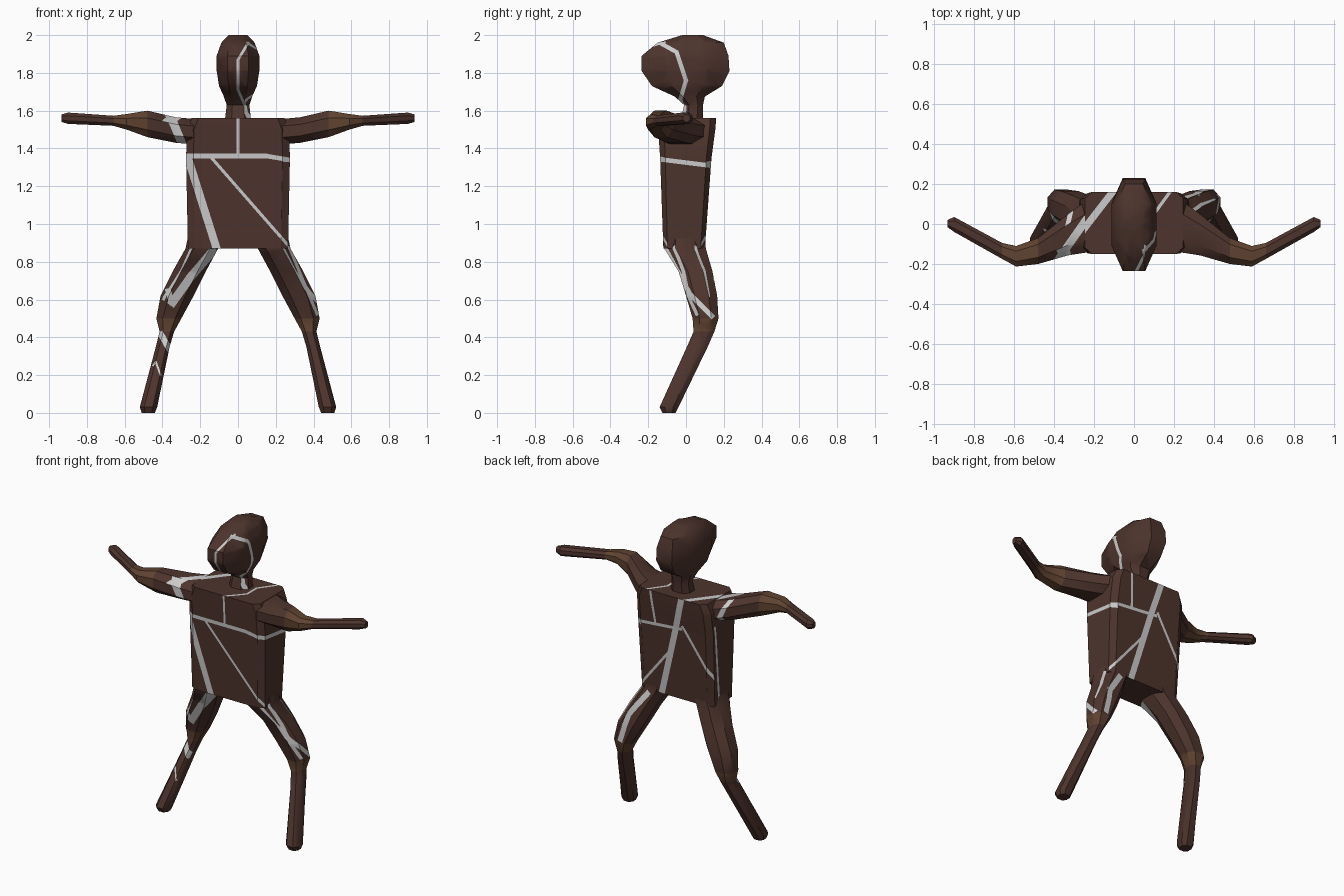
import bpy, bmesh
from math import radians
from mathutils import Vector

if "Cube" in bpy.data.objects:
    bpy.data.objects.remove(bpy.data.objects["Cube"])

def material(name, rgb):
    m = bpy.data.materials.new(name)
    m.diffuse_color = (*rgb, 1)
    m.use_nodes = True
    m.node_tree.nodes["Principled BSDF"].inputs["Base Color"].default_value = m.diffuse_color
    return m

MATS = [material("dark_brown", (0.075, 0.034, 0.026)),
        material("warm_brown", (0.115, 0.055, 0.03)),
        material("inlay_grey", (0.6, 0.6, 0.6))]

def loft(name, axis, sections, warm=(), cx=0.5, cy=0.45, side=1):
    """Octagonal sections (level, a0, a1, b0, b1) skinned along the x or z axis."""
    bm = bmesh.new()
    rings = []
    for lv, a0, a1, b0, b1 in sections:
        am, bmid, ha, hb = (a0 + a1) / 2, (b0 + b1) / 2, (a1 - a0) / 2, (b1 - b0) / 2
        ring = []
        for u, v in ((cx, -1), (1, -cy), (1, cy), (cx, 1), (-cx, 1), (-1, cy), (-1, -cy), (-cx, -1)):
            a, b = am + u * ha, bmid + v * hb
            p = (a, b, lv) if axis == 'z' else (lv, a, b)
            ring.append(bm.verts.new((p[0] * side, p[1], p[2])))
        rings.append(ring)
    for i in range(len(rings) - 1):
        for j in range(8):
            k = (j + 1) % 8
            f = bm.faces.new((rings[i][j], rings[i][k], rings[i + 1][k], rings[i + 1][j]))
            f.material_index = 1 if i in warm else 0
    bm.faces.new(rings[0])
    bm.faces.new(rings[-1])
    bmesh.ops.triangulate(bm, faces=[f for f in bm.faces if len(f.verts) == 4])
    bmesh.ops.recalc_face_normals(bm, faces=bm.faces[:])
    me = bpy.data.meshes.new(name)
    bm.to_mesh(me)
    bm.free()
    for m in MATS:
        me.materials.append(m)
    ob = bpy.data.objects.new(name, me)
    bpy.context.collection.objects.link(ob)
    return ob

VIEWS = {'front': ((0, -1, 0), 1), 'back': ((0, 1, 0), 1), 'right': ((1, 0, 0), 0),
         'left': ((-1, 0, 0), 0), 'top': ((0, 0, 1), 2)}

def stripe(ob, view, pts, w):
    """Cut a grey band along a 2D polyline into the faces that look towards a view."""
    n, drop = Vector(VIEWS[view][0]), VIEWS[view][1]
    pts = [Vector(p[:drop] + (0,) + p[drop:]) for p in pts]
    bm = bmesh.new()
    bm.from_mesh(ob.data)
    for a, b in zip(pts, pts[1:]):
        d = (b - a).normalized()
        s = d.cross(n).normalized()
        a, b = a - d * w * 0.3, b + d * w * 0.3
        for co, no in ((a + s * w / 2, s), (a - s * w / 2, s), (a, d), (b, d)):
            bm.normal_update()
            fs = [f for f in bm.faces if f.normal.dot(n) > 0.2]
            geom = set(fs) | {e for f in fs for e in f.edges} | {v for f in fs for v in f.verts}
            bmesh.ops.bisect_plane(bm, geom=list(geom), dist=1e-5, plane_co=co, plane_no=no)
        bm.normal_update()
        for f in bm.faces:
            c = f.calc_center_median() - a
            if f.normal.dot(n) > 0.2 and abs(c.dot(s)) < w / 2 and 0 < c.dot(d) < (b - a).dot(d):
                f.material_index = 2
    bm.to_mesh(ob.data)
    bm.free()

# head and neck
head = loft("head", 'z', [(1.54, -.07, .07, -.03, .09), (1.63, -.06, .06, -.01, .09),
    (1.675, -.075, .075, -.06, .10), (1.73, -.10, .10, -.18, .19), (1.81, -.113, .113, -.235, .23),
    (1.89, -.113, .113, -.235, .225), (1.96, -.088, .088, -.15, .20), (2.0, -.05, .05, -.02, .09)])

# torso
torso = loft("torso", 'z', [(.87, -.265, .265, -.12, .10), (1.35, -.275, .275, -.137, .135),
    (1.50, -.27, .27, -.147, .155), (1.56, -.245, .245, -.15, .16)], cx=0.86, cy=0.8)

# arms and legs
ARM = [(.22, -.14, .13, 1.42, 1.555), (.33, -.157, .05, 1.43, 1.565), (.48, -.20, -.07, 1.46, 1.60),
       (.59, -.213, -.11, 1.50, 1.582), (.66, -.175, -.095, 1.52, 1.573),
       (.90, -.04, .035, 1.53, 1.59), (.935, -.015, .02, 1.54, 1.58)]
LEG = [(.93, .08, .265, -.115, .10), (.87, .105, .278, -.115, .105), (.75, .17, .345, -.04, .14),
       (.62, .235, .41, .0, .165), (.50, .30, .432, .035, .172), (.43, .338, .415, .04, .15),
       (.35, .362, .435, .005, .115), (.03, .428, .52, -.14, -.04), (0, .44, .51, -.125, -.055)]
arm, leg = {}, {}
for label, s in (("left", 1), ("right", -1)):
    arm[s] = loft(label + "_arm", 'x', ARM, warm=(2, 3), side=s)
    leg[s] = loft(label + "_leg", 'z', LEG, warm=(4,), side=s)

# face and neck inlay
stripe(head, 'front', [(.055, 1.96), (0, 1.87), (0, 1.71), (.04, 1.62), (.05, 1.57)], .014)
stripe(head, 'right', [(-.14, 1.96), (-.05, 1.91), (0, 1.76), (-.03, 1.66), (0, 1.56)], .022)

# chest band and torso inlays
stripe(torso, 'front', [(-.3, 1.36), (.15, 1.36), (.3, 1.335)], .024)
stripe(torso, 'right', [(-.16, 1.345), (.16, 1.305)], .024)
stripe(torso, 'front', [(-.265, 1.35), (-.11, .86)], .042)
stripe(torso, 'front', [(-.14, 1.35), (.28, .87)], .016)
stripe(torso, 'front', [(0, 1.36), (0, 1.57)], .014)
stripe(torso, 'back', [(-.08, 1.57), (.11, .86)], .042)
stripe(torso, 'back', [(-.06, 1.35), (.28, 1.32)], .02)
stripe(torso, 'back', [(.13, 1.34), (.15, 1.57)], .016)
stripe(torso, 'back', [(-.07, 1.37), (-.28, 1.05)], .018)
stripe(torso, 'back', [(.03, 1.18), (.28, .87)], .016)
stripe(torso, 'left', [(.09, 1.4), (.03, .86)], .018)
stripe(torso, 'top', [(-.1, .17), (-.27, -.05)], .035)
stripe(torso, 'top', [(.18, .16), (.1, .05), (.1, -.05), (.0, -.16)], .016)

# shoulder inlay
stripe(arm[-1], 'front', [(-.37, 1.59), (-.34, 1.53), (-.29, 1.41)], .045)
stripe(arm[-1], 'top', [(-.24, .02), (-.38, -.18)], .04)
stripe(arm[-1], 'back', [(-.34, 1.59), (-.28, 1.42)], .025)

# leg inlays
stripe(leg[-1], 'front', [(-.13, .86), (-.25, .72), (-.35, .58)], .045)
stripe(leg[-1], 'front', [(-.35, .58), (-.37, .65)], .03)
stripe(leg[-1], 'left', [(-.1, .88), (.03, .6)], .016)
stripe(leg[-1], 'front', [(-.41, .42), (-.365, .34)], .032)
stripe(leg[-1], 'front', [(-.45, .25), (-.435, .27), (-.41, .20)], .01)
stripe(leg[1], 'front', [(.27, .88), (.42, .52)], .016)
stripe(leg[1], 'right', [(-.11, .87), (.02, .63), (.14, .51)], .026)
stripe(leg[1], 'back', [(.2, .85), (.31, .70), (.36, .52)], .035)
stripe(leg[1], 'back', [(.27, .88), (.41, .62)], .014)

for ob in bpy.context.scene.objects:
    ob.select_set(True)
bpy.context.view_layer.objects.active = torso
bpy.ops.object.shade_smooth_by_angle(angle=radians(35))
